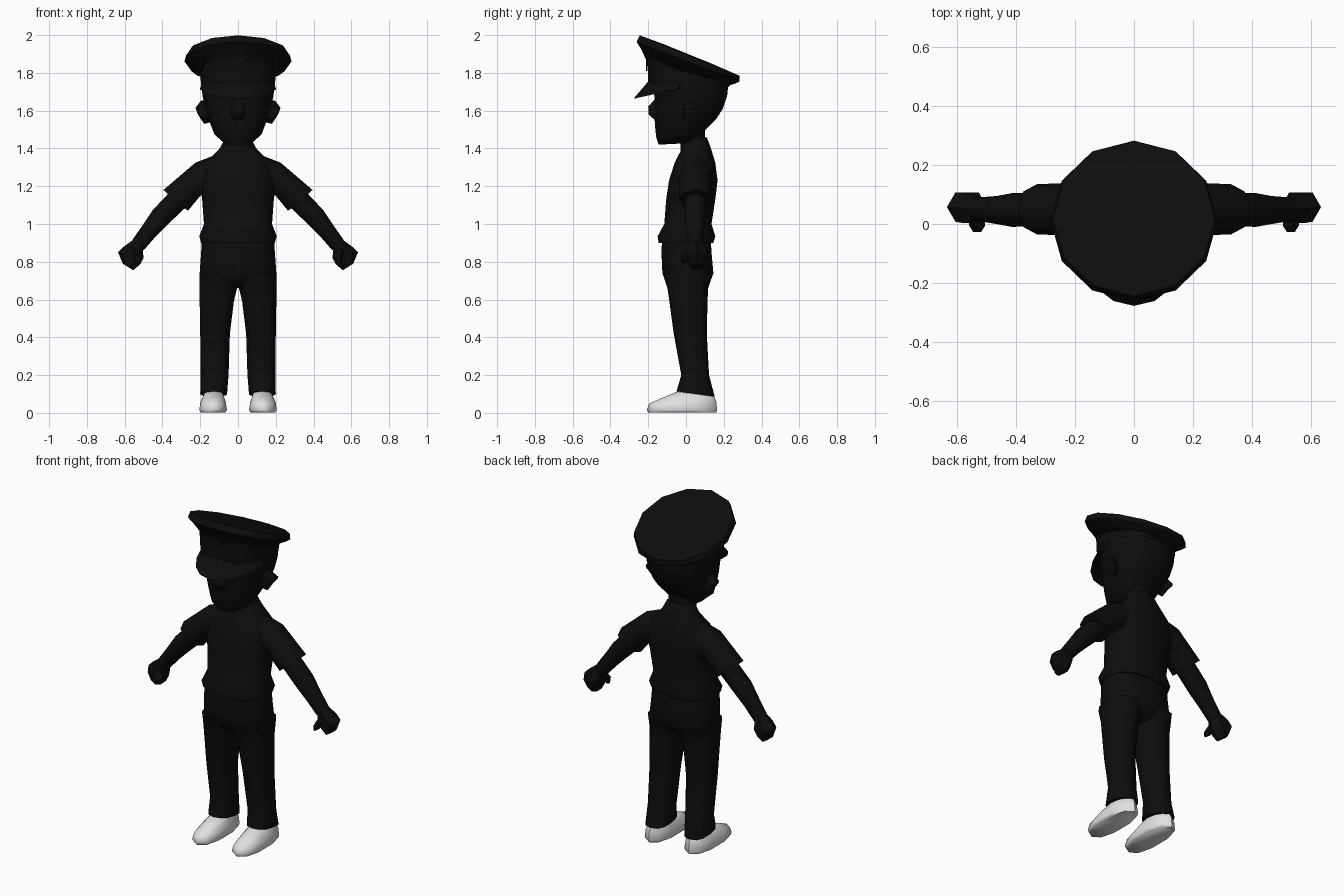
import bpy, bmesh, math
from mathutils import Vector

if "Cube" in bpy.data.objects:
    bpy.data.objects.remove(bpy.data.objects["Cube"])


def material(name, value):
    m = bpy.data.materials.new(name)
    m.diffuse_color = (value, value, value, 1)
    m.use_nodes = True
    m.node_tree.nodes["Principled BSDF"].inputs["Base Color"].default_value = m.diffuse_color
    return m


BLACK = material("uniform black", 0.004)
WHITE = material("shoe white", 0.75)


def finish(name, bm, mat, angle=50):
    bmesh.ops.recalc_face_normals(bm, faces=bm.faces[:])
    me = bpy.data.meshes.new(name)
    bm.to_mesh(me)
    bm.free()
    me.materials.append(mat)
    ob = bpy.data.objects.new(name, me)
    bpy.context.collection.objects.link(ob)
    bpy.ops.object.select_all(action='DESELECT')
    ob.select_set(True)
    bpy.context.view_layer.objects.active = ob
    bpy.ops.object.shade_smooth_by_angle(angle=math.radians(angle))
    return ob


def loft(name, rings, mat=BLACK, angle=50):
    """Skin a list of point rings and cap both ends."""
    bm = bmesh.new()
    loops = [[bm.verts.new(p) for p in ring] for ring in rings]
    n = len(loops[0])
    for a, b in zip(loops, loops[1:]):
        for i in range(n):
            j = (i + 1) % n
            bm.faces.new((a[i], a[j], b[j], b[i]))
    bm.faces.new(loops[0])
    bm.faces.new(loops[-1])
    return finish(name, bm, mat, angle)


def level(x0, x1, y0, y1, z, tilt=0.0, n=12, power=0.8):
    """Rounded ring filling a box in x and y, tilted along y."""
    cx, cy, rx, ry = (x0 + x1) / 2, (y0 + y1) / 2, (x1 - x0) / 2, (y1 - y0) / 2
    pts = []
    for i in range(n):
        a = 2 * math.pi * i / n
        s, c = math.sin(a), math.cos(a)
        x = cx + rx * math.copysign(abs(s) ** power, s)
        y = cy + ry * math.copysign(abs(c) ** power, c)
        pts.append((x, y, z + tilt * (y - cy)))
    return pts


def limb(side, rings, n=8):
    """Rings given by upper and lower edge in x, z plus a range in y."""
    out = []
    for (xa, za), (xb, zb), y0, y1 in rings:
        c = Vector((side * (xa + xb) / 2, (y0 + y1) / 2, (za + zb) / 2))
        u = Vector((side * (xa - xb) / 2, 0, (za - zb) / 2))
        v = Vector((0, (y1 - y0) / 2, 0))
        out.append([c + u * math.cos(2 * math.pi * i / n)
                    + v * math.sin(2 * math.pi * i / n) for i in range(n)])
    return out


# Shirt, with a flared hem and sloping shoulders
loft("shirt", [level(-w, w, y0, y1, z, t) for w, y0, y1, z, t in (
    (.195, -.145, .145, .90, 0), (.205, -.15, .155, .935, 0),
    (.18, -.115, .135, 1.0, 0), (.19, -.105, .155, 1.13, 0),
    (.205, -.09, .167, 1.23, 0), (.17, -.06, .155, 1.325, 0),
    (.10, -.03, .13, 1.395, .15), (.075, -.02, .11, 1.44, .3))])

# Neck
loft("neck", [level(-w, w, -.03, .10, z) for w, z in ((.08, 1.38), (.07, 1.52))])

# Trousers
loft("trouser_hips", [level(-w, w, y0, y1, z) for w, y0, y1, z in (
    (.19, -.125, .13, .95), (.195, -.13, .135, .85), (.203, -.125, .145, .74),
    (.19, -.10, .12, .69), (.05, -.05, .07, .66))])

for side, label in ((-1, "left"), (1, "right")):
    def sided(x0, x1, *rest, **kw):
        return [(side * p[0], p[1], p[2]) for p in level(x0, x1, *rest, **kw)]

    loft(label + "_trouser_leg", [sided(*r) for r in (
        (.0, .203, -.125, .145, .74), (.005, .205, -.098, .117, .66),
        (.022, .203, -.088, .114, .59), (.043, .20, -.065, .11, .42),
        (.05, .198, -.025, .122, .20), (.058, .20, -.05, .152, .10, -.14))])

    # Shoe: flat sole, upper rising from a low toe to the ankle
    loft(label + "_shoe", [sided(*r, n=10, power=.85) for r in (
        (.065, .20, -.20, .16, .002), (.055, .208, -.208, .165, .015),
        (.062, .202, -.195, .16, .055, .03), (.072, .188, -.12, .15, .085, .02),
        (.078, .18, -.045, .142, .10, -.14))], WHITE, 60)

    # Short sleeve with an open-looking cuff
    loft(label + "_sleeve", limb(side, (
        ((.07, 1.385), (.10, 1.12), -.03, .13), ((.225, 1.325), (.195, 1.155), -.04, .14),
        ((.395, 1.18), (.265, 1.07), -.035, .135), ((.36, 1.155), (.285, 1.09), .0, .10))))

    # Bare arm
    loft(label + "_arm", limb(side, (
        ((.365, 1.165), (.28, 1.085), -.005, .105), ((.45, 1.075), (.375, .995), -.01, .105),
        ((.50, 1.0), (.435, .935), .0, .095), ((.56, .915), (.50, .86), .01, .09))))

    # Fist and thumb
    loft(label + "_hand", limb(side, (
        ((.55, .92), (.505, .87), .01, .09), ((.605, .88), (.50, .82), -.005, .115),
        ((.635, .85), (.52, .785), .0, .115), ((.61, .79), (.555, .755), .02, .09)), 6), angle=35)
    loft(label + "_thumb", limb(side, (
        ((.56, .88), (.51, .84), .0, .05), ((.56, .85), (.505, .815), -.03, .02),
        ((.55, .81), (.515, .79), -.03, .01)), 6), angle=35)

    # Ear
    loft(label + "_ear", limb(side, (
        ((.15, 1.65), (.14, 1.54), -.02, .05), ((.195, 1.655), (.18, 1.53), -.02, .07),
        ((.225, 1.615), (.215, 1.585), .0, .07)), 6), angle=35)

# Head, from the chin up into the cap
loft("head", [level(-w, w, y0, y1, z, t) for w, y0, y1, z, t in (
    (.07, -.145, .05, 1.425, .05), (.125, -.157, .10, 1.475, .15),
    (.15, -.165, .16, 1.54, .1), (.175, -.167, .195, 1.61, .0),
    (.188, -.168, .218, 1.68, .0), (.195, -.18, .225, 1.75, .0))])

# Nose
loft("nose", [level(-w, w, y0, -.13, z, n=8) for w, y0, z in (
    (.025, -.165, 1.55), (.04, -.198, 1.58), (.036, -.20, 1.622), (.02, -.165, 1.66))])

# Cap: band, then a wide crown sloping down to the back
loft("cap_band", [level(-w, w, y0, y1, z, t) for w, y0, y1, z, t in (
    (.195, -.20, .228, 1.735, -.05), (.20, -.20, .235, 1.79, -.1),
    (.20, -.21, .235, 1.83, -.35))])
loft("cap_crown", [level(-w, w, y0, y1, z, t, power=1) for w, y0, y1, z, t in (
    (.20, -.21, .23, 1.80, -.30), (.255, -.237, .265, 1.835, -.36),
    (.283, -.262, .283, 1.86, -.385), (.275, -.245, .283, 1.892, -.405),
    (.14, -.12, .14, 1.90, -.405))], angle=40)

# Cap badge: a thin shield on the front of the band
bm = bmesh.new()
shield = [bm.verts.new((x, -.211, z)) for x, z in (
    (-.04, 1.89), (0, 1.905), (.04, 1.89), (.035, 1.84), (0, 1.81), (-.035, 1.84))]
face = bm.faces.new(shield)
ext = bmesh.ops.extrude_face_region(bm, geom=[face])
bmesh.ops.translate(bm, vec=(0, .008, 0),
                    verts=[v for v in ext["geom"] if isinstance(v, bmesh.types.BMVert)])
finish("cap_badge", bm, BLACK, 30)

# Peak: a curved plate dipping forward from the band
bm = bmesh.new()
rows = []
for i in range(9):
    a = math.radians(-80 + 20 * i)
    s, c = math.sin(a), math.cos(a)
    inner = (.196 * s, .0 - .20 * c, 1.735 + .02 * c)
    outer = (.205 * s, .0 - .278 * c, 1.725 - .062 * c)
    low = (.185 * s, .0 - .19 * c, 1.715 - .01 * c)
    rows.append([bm.verts.new(p) for p in (inner, outer, low)])
for a, b in zip(rows, rows[1:]):
    for k in range(3):
        m = (k + 1) % 3
        bm.faces.new((a[k], a[m], b[m], b[k]))
bm.faces.new(rows[0])
bm.faces.new(rows[-1])
finish("cap_peak", bm, BLACK, 40)
